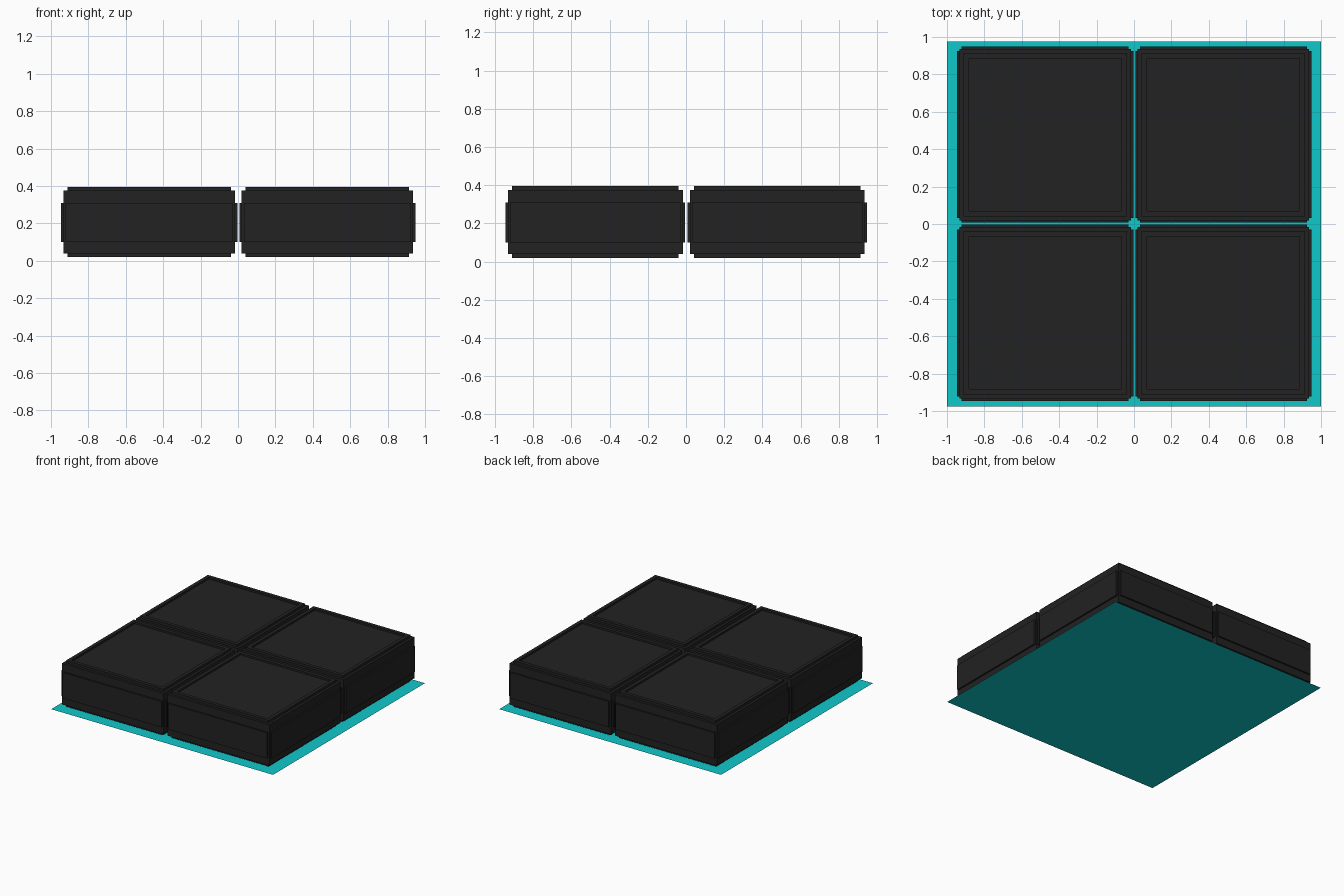
import bpy, bmesh
from mathutils import Vector

if "Cube" in bpy.data.objects:
    bpy.data.objects.remove(bpy.data.objects["Cube"])


def material(name, rgb):
    m = bpy.data.materials.new(name)
    m.diffuse_color = (*rgb, 1)
    m.use_nodes = True
    m.node_tree.nodes["Principled BSDF"].inputs["Base Color"].default_value = m.diffuse_color
    return m


dark = material("charcoal", (0.016, 0.016, 0.016))
cyan = material("cyan", (0.005, 0.58, 0.6))


def box(bm, lo, hi):
    lo, hi = Vector(lo), Vector(hi)
    verts = bmesh.ops.create_cube(bm, size=1)["verts"]
    for v in verts:
        v.co = (lo + hi) / 2 + v.co * (hi - lo)
    return list({f for v in verts for f in v.link_faces})


def finish(bm, name, mat, loc=(0, 0, 0)):
    me = bpy.data.meshes.new(name)
    bm.to_mesh(me)
    bm.free()
    me.materials.append(mat)
    ob = bpy.data.objects.new(name, me)
    ob.location = loc
    bpy.context.collection.objects.link(ob)
    return ob


CORE, OUT, SIDE, CAP = 0.458, 0.471, 0.446, 0.437   # half widths
Z0, Z1, Z2, Z3, Z4, Z5 = 0.02, 0.04, 0.10, 0.31, 0.375, 0.395


def block(name, loc):
    bm = bmesh.new()
    # core
    box(bm, (-CORE, -CORE, Z1), (CORE, CORE, Z4))
    # raised side panels
    for s in (-1, 1):
        a, b = sorted((s * CORE, s * OUT))
        box(bm, (a, -SIDE, Z2), (b, SIDE, Z3))
        box(bm, (-SIDE, a, Z2), (SIDE, b, Z3))
    # top and bottom caps, each with a shallow recessed panel
    for lo, hi, s in ((Z4, Z5, 1), (Z0, Z1, -1)):
        faces = box(bm, (-CAP, -CAP, lo), (CAP, CAP, hi))
        bm.normal_update()
        face = next(f for f in faces if f.normal.z * s > 0.9)
        bmesh.ops.inset_region(bm, faces=[face], thickness=0.041)
        inner = bmesh.ops.extrude_discrete_faces(bm, faces=[face])["faces"][0]
        for v in inner.verts:
            v.co.z -= s * 0.015
    return finish(bm, name, dark, loc)


# four blocks in a two by two grid
for yn, y in (("front", -0.475), ("back", 0.478)):
    for xn, x in (("left", -0.475), ("right", 0.478)):
        block(f"{yn}_{xn}_block", (x, y, 0))

# flat base sheet
bm = bmesh.new()
bmesh.ops.create_grid(bm, x_segments=1, y_segments=1, size=1)
for v in bm.verts:
    v.co.y *= 0.977
finish(bm, "base_sheet", cyan)
